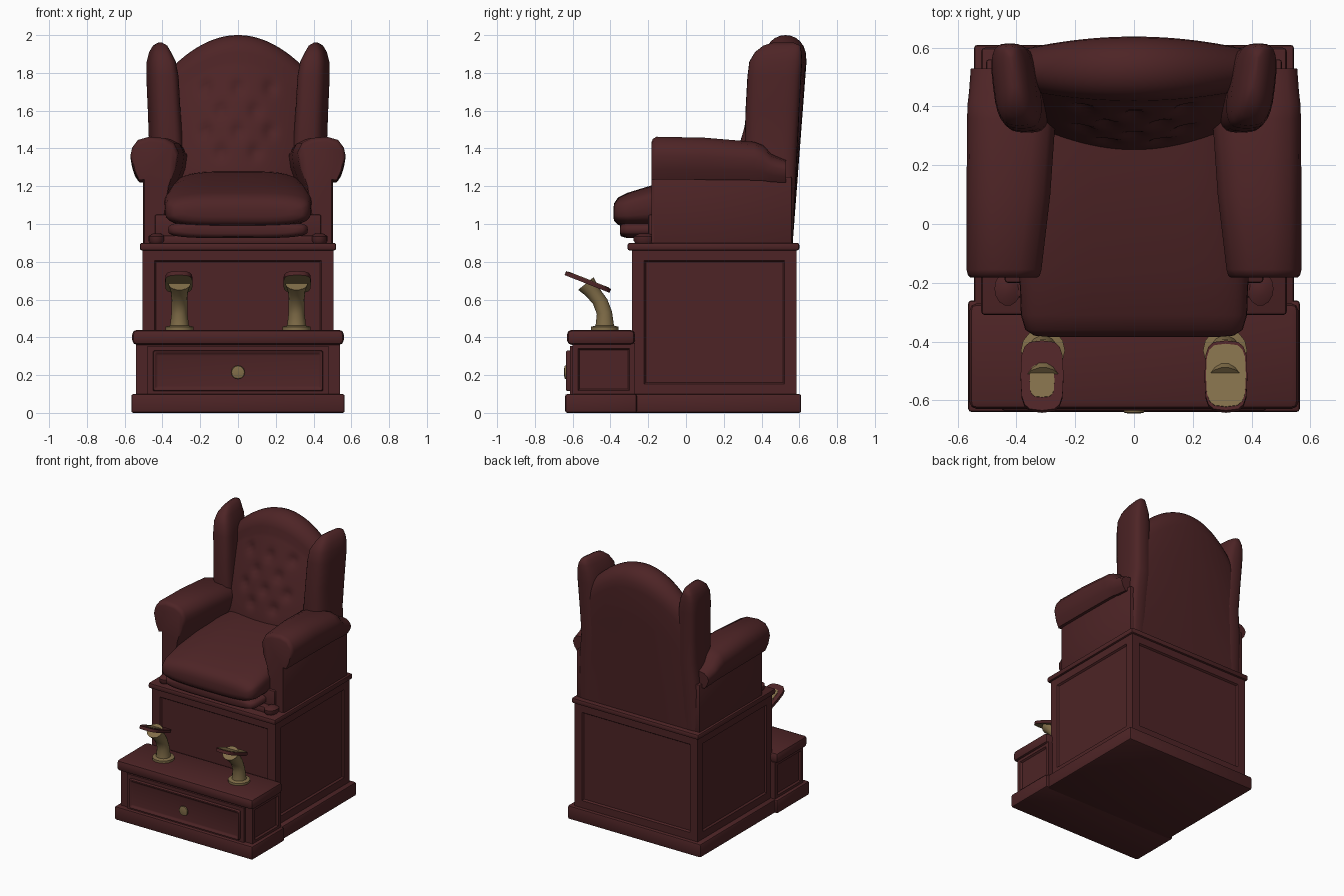
import bpy, bmesh, math
from mathutils import Vector, Matrix

if "Cube" in bpy.data.objects:
    bpy.data.objects.remove(bpy.data.objects["Cube"])


def material(name, rgb):
    m = bpy.data.materials.new(name)
    m.diffuse_color = (*rgb, 1)
    m.use_nodes = True
    m.node_tree.nodes["Principled BSDF"].inputs["Base Color"].default_value = m.diffuse_color
    return m


RED = material("oxblood", (0.075, 0.0175, 0.019))
BRASS = material("brass", (0.22, 0.155, 0.066))


def finish(name, bm, mat, smooth=True, angle=40):
    bmesh.ops.recalc_face_normals(bm, faces=bm.faces)
    me = bpy.data.meshes.new(name)
    bm.to_mesh(me)
    bm.free()
    me.materials.append(mat)
    ob = bpy.data.objects.new(name, me)
    bpy.context.collection.objects.link(ob)
    if smooth:
        bpy.ops.object.select_all(action='DESELECT')
        ob.select_set(True)
        bpy.context.view_layer.objects.active = ob
        bpy.ops.object.shade_smooth_by_angle(angle=math.radians(angle))
    return ob


def box(name, x, y, z, mat=RED, bevel=0.0, panels=(), margin=0.09):
    """Box from (min, max) ranges; faces along the panel directions get a grooved panel."""
    bm = bmesh.new()
    bmesh.ops.create_cube(bm, size=1)
    for v in bm.verts:
        for i, (a, b) in enumerate((x, y, z)):
            v.co[i] = (a + b) / 2 + v.co[i] * (b - a)
    bm.normal_update()
    for d in panels:
        f = max(bm.faces, key=lambda f: f.normal.dot(Vector(d)) * 10 + f.calc_area())
        bmesh.ops.inset_individual(bm, faces=[f], thickness=margin)
        bmesh.ops.inset_individual(bm, faces=[f], thickness=0.012, depth=-0.012)
    if bevel:
        bmesh.ops.bevel(bm, geom=bm.edges[:], offset=bevel, segments=2, affect='EDGES', profile=0.5)
    return finish(name, bm, mat, bevel > 0)


def loft(name, rings, mat=RED, angle=40):
    bm = bmesh.new()
    vs = [[bm.verts.new(p) for p in r] for r in rings]
    n = len(vs[0])
    for a, b in zip(vs, vs[1:]):
        for i in range(n):
            bm.faces.new((a[i], a[(i + 1) % n], b[(i + 1) % n], b[i]))
    bm.faces.new(vs[0])
    bm.faces.new(vs[-1])
    return finish(name, bm, mat, angle=angle)


def rounded(a, b, n=4.0, k=32):
    """Superellipse outline with half sizes a and b."""
    out = []
    for i in range(k):
        t = 2 * math.pi * i / k
        c, s = math.cos(t), math.sin(t)
        out.append((a * math.copysign(abs(c) ** (2 / n), c), b * math.copysign(abs(s) ** (2 / n), s)))
    return out


LEFT, RIGHT, FRONT, BACK = (-1, 0, 0), (1, 0, 0), (0, -1, 0), (0, 1, 0)

# Pedestal and step
box("rear_plinth", (-.545, .545), (-.3, .61), (0, .1), bevel=.012)
box("front_plinth", (-.565, .565), (-.64, -.26), (0, .1), bevel=.012)
box("pedestal", (-.505, .505), (-.285, .585), (.09, .87), panels=(LEFT, RIGHT, FRONT, BACK))
box("pedestal_lip", (-.52, .52), (-.31, .6), (.86, .9), bevel=.012)
box("step_body", (-.54, .54), (-.6, -.27), (.09, .37), panels=(LEFT, RIGHT), margin=.04)
box("step_top", (-.56, .56), (-.63, -.27), (.36, .44), bevel=.025)
box("drawer_frame", (-.48, .48), (-.615, -.59), (.1, .355))
box("drawer", (-.45, .45), (-.635, -.6), (.115, .33), bevel=.008, panels=(FRONT,), margin=.015)

# Drawer knob
loft("drawer_knob", [[(x, y, .215 + z) for x, z in rounded(r, r, 2, 12)]
                     for y, r in ((-.615, .018), (-.63, .02), (-.634, .036), (-.642, .034), (-.645, .02))], BRASS)

# Foot rests
tilt = math.atan2(-.095, .24)
for side, sx in (("left", -1), ("right", 1)):
    cx = sx * .31
    path = ((-.43, .44, .075), (-.43, .456, .075), (-.43, .462, .05), (-.432, .53, .042),
            (-.455, .59, .042), (-.495, .64, .045), (-.53, .685, .06))
    rings = []
    for i, (y, z, r) in enumerate(path):
        lean = 0 if i < 3 else .2 * (i - 2)
        rings.append([(cx + u, y + v * math.cos(lean), z + v * math.sin(lean) * .8)
                      for u, v in rounded(r, r, 2, 14)])
    loft(side + "_foot_post", rings, BRASS)
    frame = Matrix.Translation((cx + sx * .003, -.52, .692)) @ Matrix.Rotation(tilt, 4, 'X')

    def slab(a, b, z0, z1, dx=0, dy=0):
        return [[frame @ Vector((u + dx, v + dy, z)) for u, v in rounded(a, b, 3.5, 16)] for z in (z0, z1)]
    plate = loft(side + "_foot_plate", slab(.073, .128, -.01, .012))
    plate.data.materials.append(BRASS)
    for p in plate.data.polygons:
        p.material_index = 1 if p.normal.z < -.7 else 0
    size = (.042, .06, .011, .015, 0, -.02) if sx < 0 else (.068, .115, .011, .015)
    loft(side + "_foot_pad", slab(*size), BRASS)

# Chair base and seat
box("seat_base", (-.44, .44), (-.2, .55), (.89, 1.05), bevel=.01)
box("front_rail", (-.45, .45), (-.25, -.15), (.89, .94), bevel=.012)


def pillow(name, stations):
    loft(name, [[(u, y, (z0 + z1) / 2 + w) for u, w in rounded(hw, (z1 - z0) / 2, 3.6, 40)]
                for y, hw, z0, z1 in stations], angle=60)


pillow("seat_cushion", ((-.385, .28, 1.04, 1.08), (-.38, .34, 1.015, 1.11), (-.36, .37, .995, 1.14),
                        (-.31, .385, .985, 1.165), (-.18, .39, .98, 1.205), (0, .38, .98, 1.245),
                        (.2, .36, .98, 1.275), (.4, .33, .98, 1.285)))
pillow("lower_cushion", ((-.35, .3, .95, .985), (-.345, .345, .935, 1.0), (-.31, .37, .925, 1.015),
                         (-.1, .37, .925, 1.015)))

# Arms: rolled profile lofted from front to back
arm = [(.5, .9), (.5, 1.24), (.53, 1.235), (.555, 1.29), (.57, 1.36), (.56, 1.405), (.53, 1.445),
       (.47, 1.462), (.39, 1.455), (.34, 1.43), (.315, 1.38), (.325, 1.3), (.36, 1.2), (.385, 1.05), (.385, .9)]
for side, sx in (("left", -1), ("right", 1)):
    rings = []
    # y, scale, inward stretch, height of roll
    for y, s, d, h in ((-.182, .9, 0, 1), (-.175, .96, 0, 1), (-.155, 1, 0, 1), (.1, 1, .03, .98),
                       (.36, .985, .05, .91), (.41, .97, .05, .85), (.45, .93, .05, .7), (.53, .88, .05, .6)):
        ring = []
        for x, z in arm:
            x = .45 + (x - .45) * s - (d if x < .42 else 0)
            z = 1.2 + (z - 1.2) * h * s if z > 1.2 else z
            ring.append((sx * x, y, z))
        rings.append(ring)
    loft(side + "_arm", rings, angle=50)
    xs = sorted((sx * .38, sx * .503))
    box(side + "_arm_side", xs, (-.172, .56), (.89, 1.25), bevel=.008)
    # Small scroll foot in front of each arm
    loft(side + "_front_foot", [[(sx * .43 + u, -.22 + v, z) for u, v in rounded(r, r * 1.3, 2, 14)]
                                for z, r in ((.895, .035), (.91, .045), (.935, .045), (.95, .02))])

    # Wings: upright rounded columns
    rings = []
    for z, x0, x1, y0, y1 in ((.89, .32, .5, .34, .565), (1.2, .3, .495, .32, .58), (1.4, .285, .475, .31, .59),
                              (1.6, .3, .482, .315, .6), (1.78, .31, .49, .325, .61), (1.86, .325, .488, .335, .615),
                              (1.91, .35, .475, .365, .612), (1.945, .37, .455, .41, .605), (1.96, .395, .43, .46, .57)):
        rings.append([(sx * ((x0 + x1) / 2 + u + .12 * v), (y0 + y1) / 2 + v, z)
                      for u, v in rounded((x1 - x0) / 2 - .01, (y1 - y0) / 2, 3.2, 28)])
    loft(side + "_wing", rings, angle=60)

# Tufted backrest: side profile swept across the width, dented at the buttons
buttons = [(x, z) for z, xs in ((1.72, (-.17, 0, .17)), (1.6, (-.09, .09)), (1.49, (-.17, 0, .17)), (1.38, (-.09, .09)))
           for x in xs]
rings = []
for i in range(49):
    x = -.4 + .8 * i / 48
    top = 2.0 - 1.4 * x * x
    bow = x * x
    ring = []
    for j in range(37):
        t = j / 36
        z = .9 + (top - .14 - .9) * t
        y = .25 + .18 * max(0, (z - 1.25) / .65) ** 1.3 + .75 * bow
        for bx, bz in buttons:
            y += .022 * math.exp(-((x - bx) ** 2 + (z - bz) ** 2) / .0011)
        ring.append((x, y, z))
    yf, yb = ring[-1][1], .638 - .3 * bow
    for j in range(1, 12):
        a = math.pi * j / 12
        ring.append((x, (yf + yb) / 2 - (yb - yf) / 2 * math.cos(a), top - .14 + .14 * math.sin(a) ** .8))
    for t in (0, .25, .5, .75, 1):
        z = top - .14 - (top - .14 - .9) * t
        ring.append((x, yb + (.565 - yb) * t, z))
    rings.append(ring)
loft("backrest", rings, angle=50)
